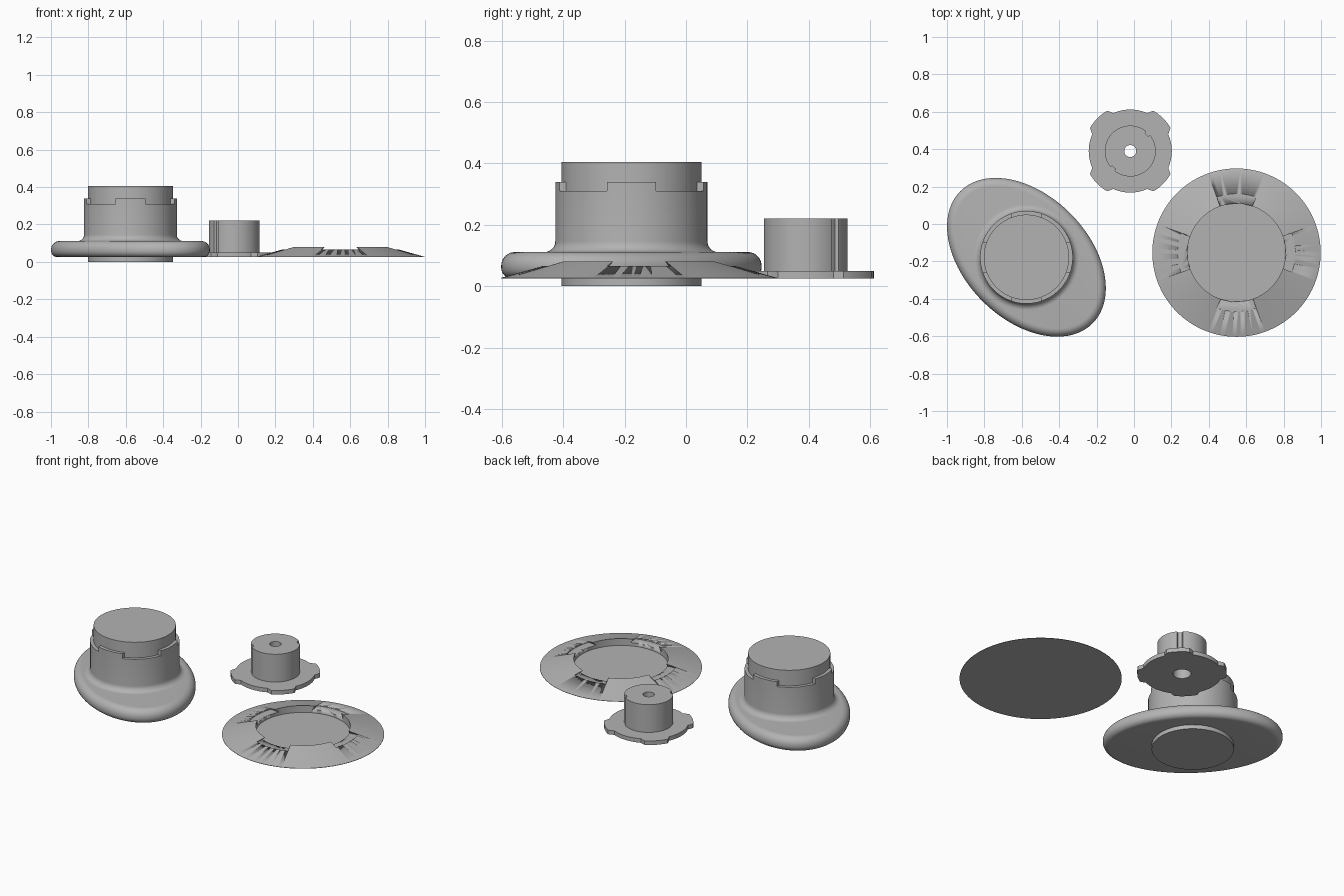
import bpy, bmesh, math
from math import sin, cos, pi, radians

if "Cube" in bpy.data.objects:
    bpy.data.objects.remove(bpy.data.objects["Cube"])

grey = bpy.data.materials.new("plain_grey")
grey.diffuse_color = (0.45, 0.45, 0.45, 1)
grey.use_nodes = True
grey.node_tree.nodes["Principled BSDF"].inputs["Base Color"].default_value = grey.diffuse_color


def finish(name, bm, loc, smooth=True):
    bmesh.ops.recalc_face_normals(bm, faces=bm.faces)
    me = bpy.data.meshes.new(name)
    bm.to_mesh(me)
    bm.free()
    ob = bpy.data.objects.new(name, me)
    bpy.context.collection.objects.link(ob)
    ob.location = (loc[0], loc[1], 0)
    me.materials.append(grey)
    if smooth:
        bpy.ops.object.select_all(action='DESELECT')
        ob.select_set(True)
        bpy.context.view_layer.objects.active = ob
        bpy.ops.object.shade_smooth_by_angle(angle=radians(30))
    return ob


def skin(name, loops, loc, closed=False):
    """Join a stack of equal-length point loops; cap the ends or close the stack."""
    bm = bmesh.new()
    rings = [[bm.verts.new(p) for p in loop] for loop in loops]
    n = len(rings[0])
    pairs = list(zip(rings, rings[1:]))
    if closed:
        pairs.append((rings[-1], rings[0]))
    else:
        bm.faces.new(rings[0])
        bm.faces.new(rings[-1])
    for a, b in pairs:
        for i in range(n):
            j = (i + 1) % n
            bm.faces.new((a[i], a[j], b[j], b[i]))
    return finish(name, bm, loc)


def oval(a, b, z, turn=0.0, n=96):
    pts = []
    for i in range(n):
        t = 2 * pi * i / n
        x, y = a * cos(t), b * sin(t)
        pts.append((x * cos(turn) - y * sin(turn), x * sin(turn) + y * cos(turn), z))
    return pts


def prism(name, outline, z0, z1, loc):
    return skin(name, [[(x, y, z0) for x, y in outline], [(x, y, z1) for x, y in outline]], loc)


# ---- knob: oval flange with a fillet into the round collar ----
KNOB = (-0.575, -0.178)
A, B, TURN = 0.5, 0.332, radians(-45)
rim = [(0.035 * (1 - sin(t)), 0.06 - 0.035 * cos(t)) for t in [pi / 2 * k / 6 for k in range(7)]]
rim += [(0.045 * (1 - cos(t)), 0.066 + 0.045 * sin(t)) for t in [pi / 2 * k / 8 for k in range(9)]]
loops = [oval(A - d, B - d, z, TURN) for d, z in rim]
for k in range(9):
    t = pi / 2 * k / 8
    r = 0.283 - 0.035 * sin(t)
    loops.append(oval(r, r, 0.146 - 0.035 * cos(t), TURN))
loops.append(oval(0.248, 0.248, 0.31, TURN))
skin("knob_flange_and_collar", loops, KNOB)
skin("knob_core", [oval(0.228, 0.228, z) for z in (0.0, 0.405)], KNOB)

# four locking tabs around the collar top
for q in range(4):
    pts = []
    for r, order in ((0.248, 1), (0.226, -1)):
        lim = math.asin(0.08 / r)
        pts += [(r * cos(q * pi / 2 + order * lim * k / 5), r * sin(q * pi / 2 + order * lim * k / 5))
                for k in range(-5, 6)]
    prism("collar_tab", pts, 0.305, 0.34, KNOB)

# ---- spindle: lobed plate and grooved boss with a through bore ----
SPINDLE = (-0.02, 0.39)
N = 180


def plate_radius(deg):
    d = abs((deg % 90) - 45)          # distance from the diagonal
    return 0.248 if d <= 15 else 0.222 + 0.026 * max(0, 21 - d) / 6


def boss_radius(deg):
    return 0.124 if abs((deg % 180) - 45) <= 6 else 0.136


def ring(radius, z):
    out = []
    for i in range(N):
        deg = 360 * i / N
        r = radius(deg) if callable(radius) else radius
        out.append((r * cos(radians(deg)), r * sin(radians(deg)), z))
    return out


skin("spindle", [ring(0.05, 0.025), ring(plate_radius, 0.025), ring(plate_radius, 0.05),
                 ring(boss_radius, 0.05), ring(boss_radius, 0.22), ring(0.032, 0.22),
                 ring(0.032, 0.17), ring(0.05, 0.17)], SPINDLE, closed=True)

# ---- dished base disc with recess and four undercut notches ----
DISC = (0.548, -0.153)
disc = skin("base_disc", [oval(r, r, z, n=128) for r, z in
                          ((0.45, 0.025), (0.45, 0.027), (0.262, 0.08), (0.262, 0.038))], DISC)
for q in range(4):
    c, s = cos(q * pi / 2), sin(q * pi / 2)
    section = []
    for z, spread in ((0.058, 1.15), (0.1, 0.75)):
        flat = [(0.2, -0.085 * spread)]
        flat += [(0.315 * cos(radians(a * spread)), 0.315 * sin(radians(a * spread)))
                 for a in range(-18, 19, 4)]
        flat += [(0.2, 0.085 * spread)]
        section.append([(x * c - y * s, x * s + y * c, z) for x, y in flat])
    cutter = skin("notch_cutter", section, DISC)
    cutter.hide_render = True
    cutter.hide_set(True)
    mod = disc.modifiers.new("notch", 'BOOLEAN')
    mod.operation = 'DIFFERENCE'
    mod.solver = 'EXACT'
    mod.object = cutter
